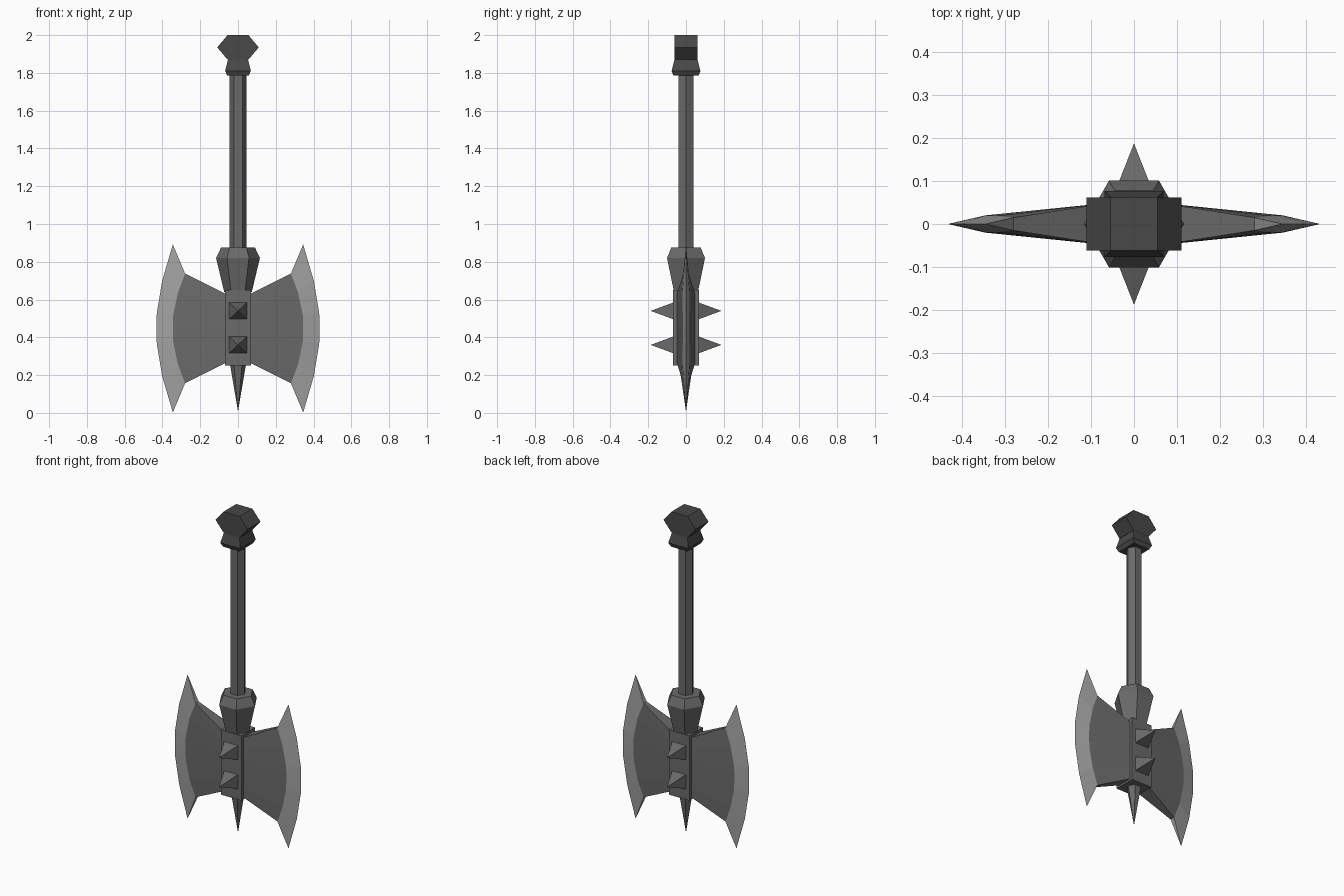
import bpy, bmesh, math

if "Cube" in bpy.data.objects:
    bpy.data.objects.remove(bpy.data.objects["Cube"], do_unlink=True)


def material(name, value):
    m = bpy.data.materials.new(name)
    m.use_nodes = True
    colour = (value, value, value, 1)
    m.diffuse_color = colour
    bsdf = m.node_tree.nodes["Principled BSDF"]
    bsdf.inputs["Base Color"].default_value = colour
    return m


steel = material("dark steel", 0.145)
edge_steel = material("sharpened edge", 0.36)
black_iron = material("black iron", 0.065)


def finish(name, bm, mats, loc=(0, 0, 0), rot_x=0):
    mesh = bpy.data.meshes.new(name)
    bm.to_mesh(mesh)
    bm.free()
    for m in mats:
        mesh.materials.append(m)
    obj = bpy.data.objects.new(name, mesh)
    obj.location = loc
    obj.rotation_euler.x = rot_x
    bpy.context.collection.objects.link(obj)
    return obj


def hexagon(r):
    return [(r * math.cos(math.pi * i / 3), r * math.sin(math.pi * i / 3)) for i in range(6)]


def rect(x, y):
    return [(-x, -y), (x, -y), (x, y), (-x, y)]


def loft(name, sections, mat, loc=(0, 0, 0), rot_x=0):
    """Join stacked (height, outline) sections into a capped solid."""
    bm = bmesh.new()
    rings = [[bm.verts.new((x, y, z)) for x, y in outline] for z, outline in sections]
    n = len(rings[0])
    for a, b in zip(rings, rings[1:]):
        for i in range(n):
            j = (i + 1) % n
            bm.faces.new((a[i], a[j], b[j], b[i]))
    bm.faces.new(rings[0][::-1])
    bm.faces.new(rings[-1])
    bmesh.ops.remove_doubles(bm, verts=bm.verts, dist=0.0005)
    bmesh.ops.recalc_face_normals(bm, faces=bm.faces)
    return finish(name, bm, [mat], loc, rot_x)


# Shaft, collar and end spike
loft("handle", [(0.6, hexagon(0.045)), (1.8, hexagon(0.045))], steel)
loft("collar", [(0.64, hexagon(0.073)), (0.82, hexagon(0.116)), (0.875, hexagon(0.09))], steel)
loft("bottom_spike", [(0.008, hexagon(0.0001)), (0.255, hexagon(0.042))], steel)

# Pommel with tapered neck
loft("pommel_neck", [(1.785, rect(0.056, 0.066)), (1.81, rect(0.068, 0.076)),
                     (1.875, rect(0.052, 0.06))], black_iron)
pommel = [(0.11, 0), (0.055, 0.065), (-0.055, 0.065),
          (-0.11, 0), (-0.055, -0.065), (0.055, -0.065)]
loft("pommel", [(-0.062, pommel), (0.062, pommel)], black_iron, (0, 0, 1.935), math.pi / 2)

# Head block with studs on front and back
loft("head_block", [(0.25, rect(0.07, 0.068)), (0.65, rect(0.07, 0.068))], steel)
for side, sign in (("front", 1), ("back", -1)):
    for level, z in (("upper", 0.54), ("lower", 0.36)):
        loft(f"{side}_{level}_stud", [(0.06, rect(0.05, 0.047)), (0.187, rect(0.0001, 0.0001))],
             steel, (0, 0, z), sign * math.pi / 2)

# Twin blades: one upper front quarter, mirrored on all three axes
root = [(0.06, -0.049, z) for z in (0, 0.045, 0.125, 0.18)]
inner = [(0.345, -0.02, 0), (0.343, -0.02, 0.07), (0.318, -0.019, 0.19), (0.28, -0.015, 0.29)]
outer = [(0.432, 0, 0), (0.43, 0, 0.08), (0.402, 0, 0.25), (0.345, 0, 0.445)]
bm = bmesh.new()
root, inner, outer = [[bm.verts.new(p) for p in row] for row in (root, inner, outer)]
for a, b, index in ((root, inner, 0), (inner, outer, 1)):
    for i in range(3):
        bm.faces.new((a[i], b[i], b[i + 1], a[i + 1])).material_index = index
root_mid = bm.verts.new((root[-1].co.x, 0, root[-1].co.z))
inner_mid = bm.verts.new((inner[-1].co.x, 0, inner[-1].co.z))
bm.faces.new((root[-1], inner[-1], inner_mid, root_mid))
bm.faces.new((inner[-1], outer[-1], inner_mid)).material_index = 1
blades = finish("twin_blades", bm, [steel, edge_steel], (0, 0, 0.447))
mirror = blades.modifiers.new("mirror", "MIRROR")
mirror.use_axis = (True, True, True)
